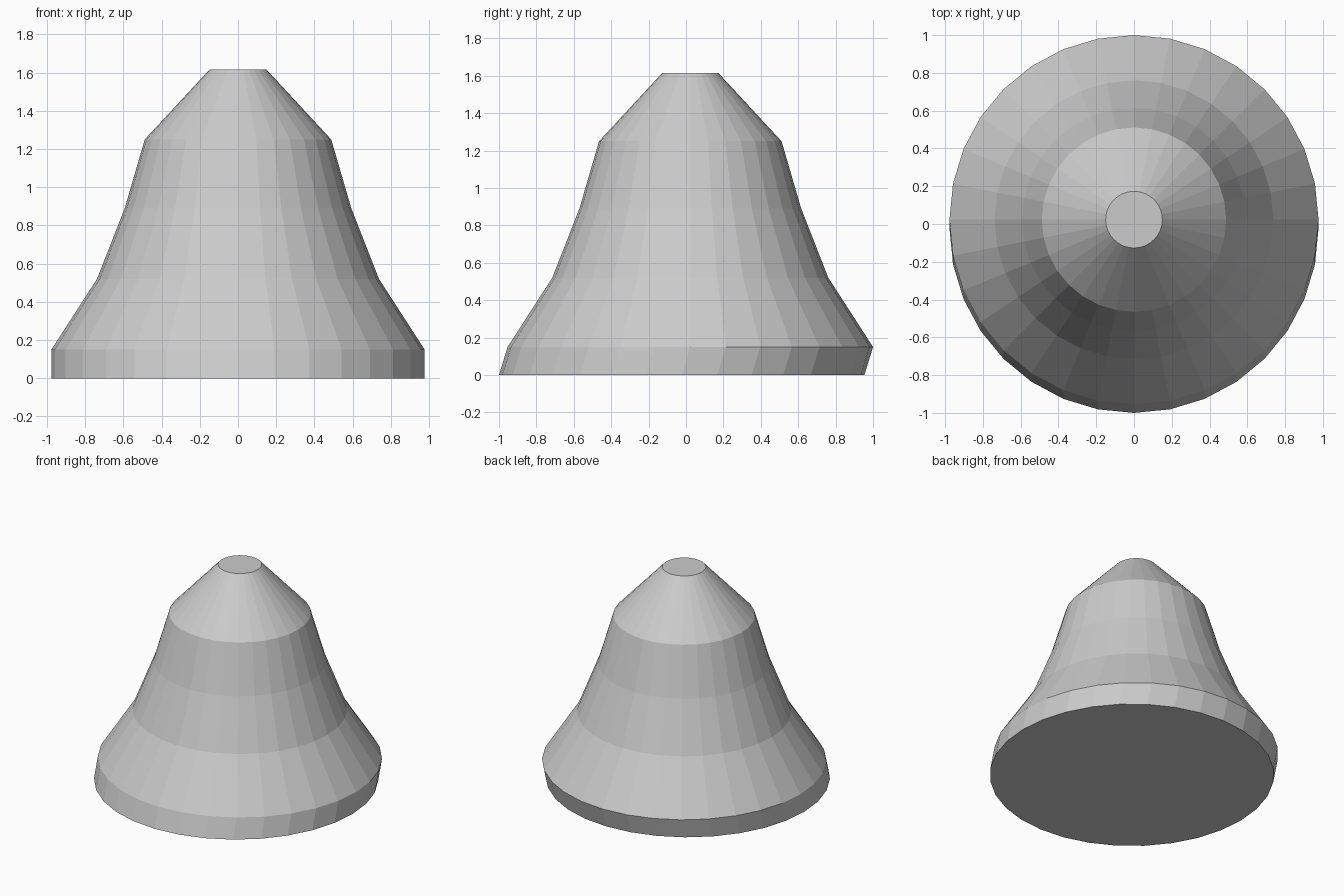
import bpy
import bmesh
from math import cos, sin, tau

cube = bpy.data.objects.get("Cube")
if cube:
    bpy.data.objects.remove(cube)

SIDES = 32
SHIFT = 0.023

# Plain grey material
grey = bpy.data.materials.new("light grey")
grey.use_nodes = True
colour = (0.6, 0.6, 0.6, 1)
grey.diffuse_color = colour
grey.node_tree.nodes["Principled BSDF"].inputs["Base Color"].default_value = colour

# Bell profile from the rim up: radius, height, centre offset along y
profile = [
    (0.977, 0.0, -SHIFT),
    (0.977, 0.15, SHIFT),
    (0.738, 0.52, SHIFT),
    (0.593, 0.89, SHIFT),
    (0.488, 1.25, SHIFT),
    (0.15, 1.615, SHIFT),
]

bm = bmesh.new()
rings = []
for radius, z, offset in profile:
    angles = [tau * i / SIDES for i in range(SIDES)]
    rings.append([bm.verts.new((radius * cos(a), offset + radius * sin(a), z))
                  for a in angles])

# Faceted wall between neighbouring rings
for low, high in zip(rings, rings[1:]):
    for i in range(SIDES):
        j = (i + 1) % SIDES
        bm.faces.new((low[i], low[j], high[j], high[i]))

# Flat caps at the base and the crown
bm.faces.new(rings[0][::-1])
bm.faces.new(rings[-1])

mesh = bpy.data.meshes.new("bell_body")
bm.to_mesh(mesh)
bm.free()
mesh.materials.append(grey)
bell = bpy.data.objects.new("bell_body", mesh)
bpy.context.collection.objects.link(bell)
